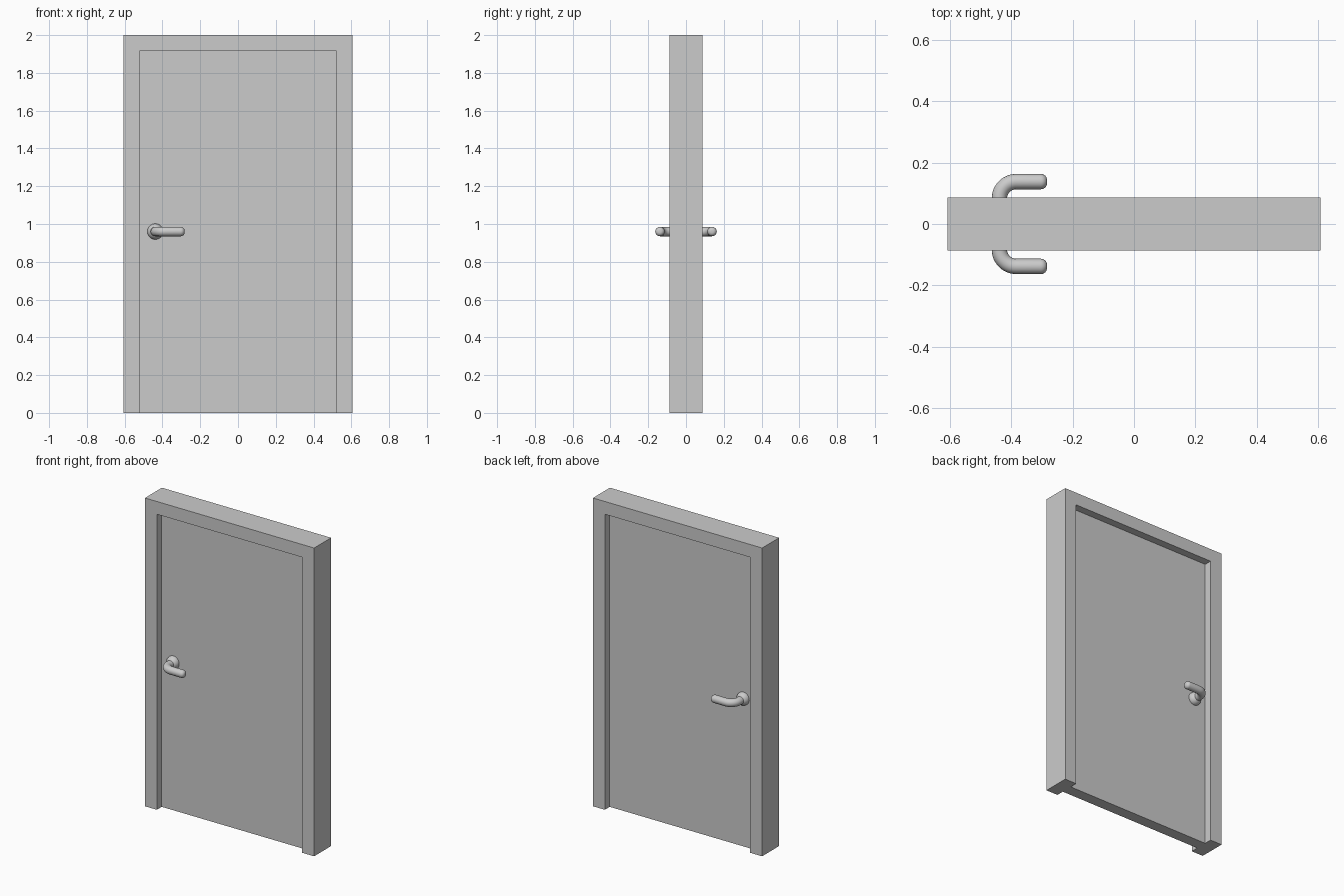
import bpy
import bmesh
from math import sin, cos, pi, radians

if "Cube" in bpy.data.objects:
    bpy.data.objects.remove(bpy.data.objects["Cube"])

WIDTH, HEIGHT, DEPTH = 1.214, 2.0, 0.174      # outer frame
OPEN_X, OPEN_Z = 0.522, 1.917                 # opening half width and top
DOOR_Y = 0.037                                # half thickness of the leaf
HANDLE_X, HANDLE_Z = -0.438, 0.96

grey = bpy.data.materials.new("light_grey")
grey.use_nodes = True
COLOR = (0.6, 0.6, 0.6, 1)
grey.diffuse_color = COLOR
grey.node_tree.nodes["Principled BSDF"].inputs["Base Color"].default_value = COLOR


def add_object(name, data):
    obj = bpy.data.objects.new(name, data)
    data.materials.append(grey)
    bpy.context.collection.objects.link(obj)
    return obj


def extrude_outline(name, outline, depth):
    """Solid from an x-z outline, centred on y = 0."""
    bm = bmesh.new()
    face = bm.faces.new([bm.verts.new((x, -depth / 2, z)) for x, z in outline])
    new = bmesh.ops.extrude_face_region(bm, geom=[face])["geom"]
    bmesh.ops.translate(bm, vec=(0, depth, 0),
                        verts=[v for v in new if isinstance(v, bmesh.types.BMVert)])
    bmesh.ops.recalc_face_normals(bm, faces=bm.faces)
    mesh = bpy.data.meshes.new(name)
    bm.to_mesh(mesh)
    bm.free()
    return add_object(name, mesh)


def smooth(obj, angle):
    bpy.ops.object.select_all(action="DESELECT")
    obj.select_set(True)
    bpy.context.view_layer.objects.active = obj
    if obj.type == "CURVE":
        bpy.ops.object.convert(target="MESH")
    bpy.ops.object.shade_smooth_by_angle(angle=radians(angle))


# Frame (open at the bottom) and the leaf set into it
w = WIDTH / 2
extrude_outline("door_frame", [(-w, 0), (-w, HEIGHT), (w, HEIGHT), (w, 0), (OPEN_X, 0),
                               (OPEN_X, OPEN_Z), (-OPEN_X, OPEN_Z), (-OPEN_X, 0)], DEPTH)
extrude_outline("door_leaf", [(-OPEN_X, 0), (-OPEN_X, OPEN_Z), (OPEN_X, OPEN_Z),
                              (OPEN_X, 0)], DOOR_Y * 2)


def lever(name, side):
    """Bent round lever: out from the leaf, round a bend, along x to a rounded tip."""
    radius, bend, reach, tip, tip_r = 0.025, 0.055, 0.138, -0.283, 0.02
    path = [(HANDLE_X, DOOR_Y - 0.01, 1)]
    for i in range(13):
        a = i / 12 * pi / 2
        path.append((HANDLE_X + bend * (1 - cos(a)), reach - bend * (1 - sin(a)), 1))
    for i in range(9):
        a = i / 8 * pi / 2
        path.append((tip - tip_r * (1 - sin(a)), reach,
                     (radius - tip_r * (1 - cos(a))) / radius))
    curve = bpy.data.curves.new(name, "CURVE")
    curve.dimensions = "3D"
    curve.bevel_depth = radius
    curve.bevel_resolution = 6
    curve.use_fill_caps = True
    spline = curve.splines.new("POLY")
    spline.points.add(len(path) - 1)
    for point, (x, y, r) in zip(spline.points, path):
        point.co = (x, side * y, HANDLE_Z, 1)
        point.radius = r
    smooth(add_object(name, curve), 40)


def rose(name, side):
    """Domed plate at the root of the lever."""
    bpy.ops.mesh.primitive_uv_sphere_add(segments=32, ring_count=16, radius=0.042,
                                         location=(HANDLE_X, side * DOOR_Y, HANDLE_Z))
    obj = bpy.context.object
    obj.name = name
    obj.data.materials.append(grey)
    # Keep only the half that stands out of the leaf
    bm = bmesh.new()
    bm.from_mesh(obj.data)
    bmesh.ops.bisect_plane(bm, geom=bm.verts[:] + bm.edges[:] + bm.faces[:],
                           plane_co=(0, -side * 0.005, 0), plane_no=(0, -side, 0),
                           clear_outer=True)
    bm.to_mesh(obj.data)
    bm.free()
    smooth(obj, 40)


# Matching handles on both faces
for label, side in (("front", -1), ("back", 1)):
    lever(label + "_lever", side)
    rose(label + "_rose", side)
